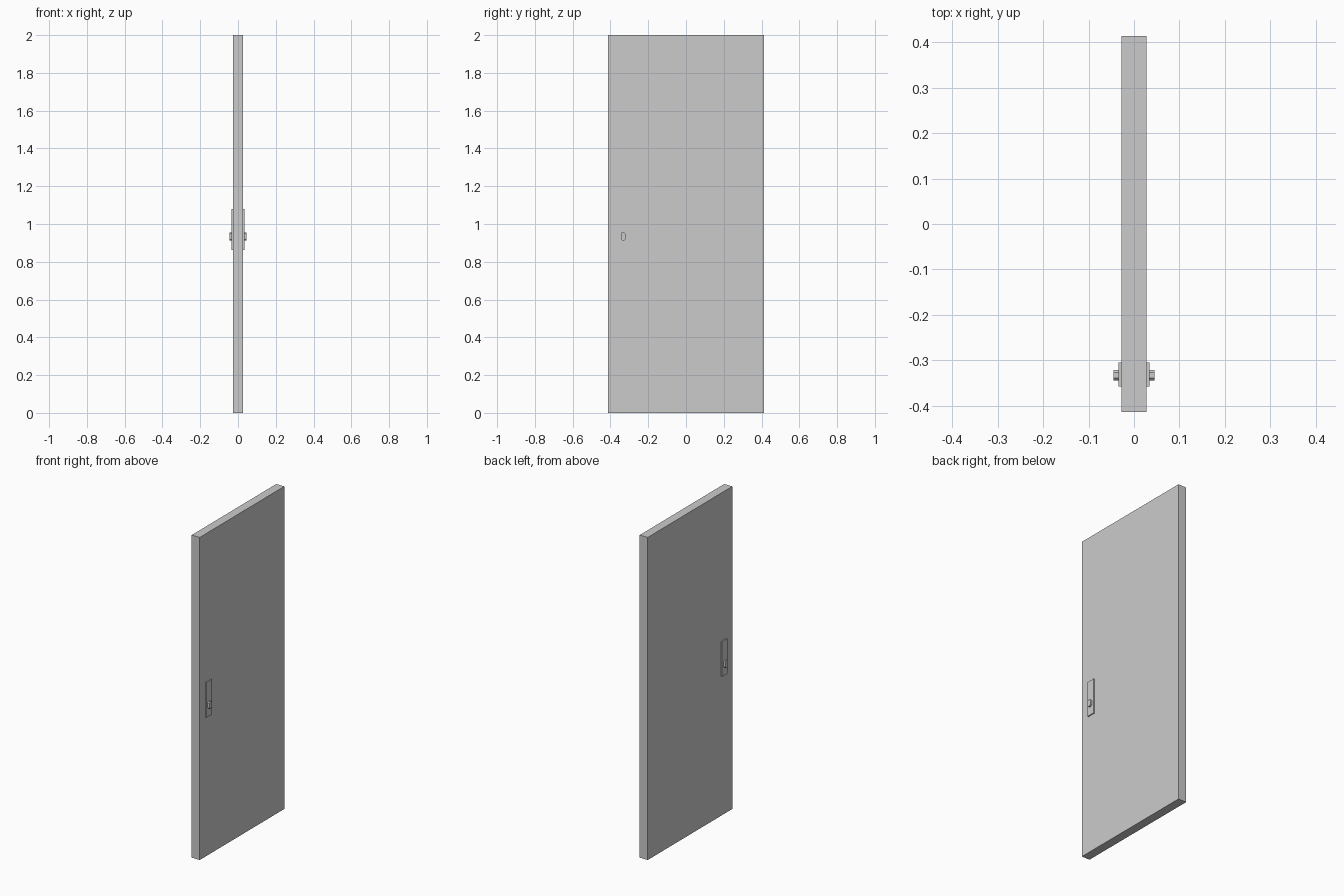
import bpy, bmesh

if "Cube" in bpy.data.objects:
    bpy.data.objects.remove(bpy.data.objects["Cube"])


def prism(name, outline, x0, x1):
    """Extrude a (y, z) outline along x."""
    bm = bmesh.new()
    face = bm.faces.new([bm.verts.new((x0, y, z)) for y, z in outline])
    ext = bmesh.ops.extrude_face_region(bm, geom=[face])
    moved = [v for v in ext["geom"] if isinstance(v, bmesh.types.BMVert)]
    bmesh.ops.translate(bm, verts=moved, vec=(x1 - x0, 0, 0))
    bmesh.ops.recalc_face_normals(bm, faces=bm.faces)
    mesh = bpy.data.meshes.new(name)
    bm.to_mesh(mesh)
    bm.free()
    obj = bpy.data.objects.new(name, mesh)
    bpy.context.collection.objects.link(obj)
    return obj


def rect(y0, y1, z0, z1, c=0.0):
    """Rectangle outline, with chamfered corners when c > 0."""
    if c == 0:
        return [(y0, z0), (y1, z0), (y1, z1), (y0, z1)]
    return [(y0 + c, z0), (y1 - c, z0), (y1, z0 + c), (y1, z1 - c),
            (y1 - c, z1), (y0 + c, z1), (y0, z1 - c), (y0, z0 + c)]


# Door slab
prism("door_panel", rect(-0.414, 0.414, 0, 2), -0.0275, 0.0275)

# Lock plate and chamfered knob on both faces
for side, s in (("right", 1), ("left", -1)):
    prism("lock_plate_" + side, rect(-0.358, -0.305, 0.863, 1.08), s * 0.0275, s * 0.034)
    prism("knob_" + side, rect(-0.345, -0.321, 0.913, 0.955, 0.006), s * 0.034, s * 0.045)
